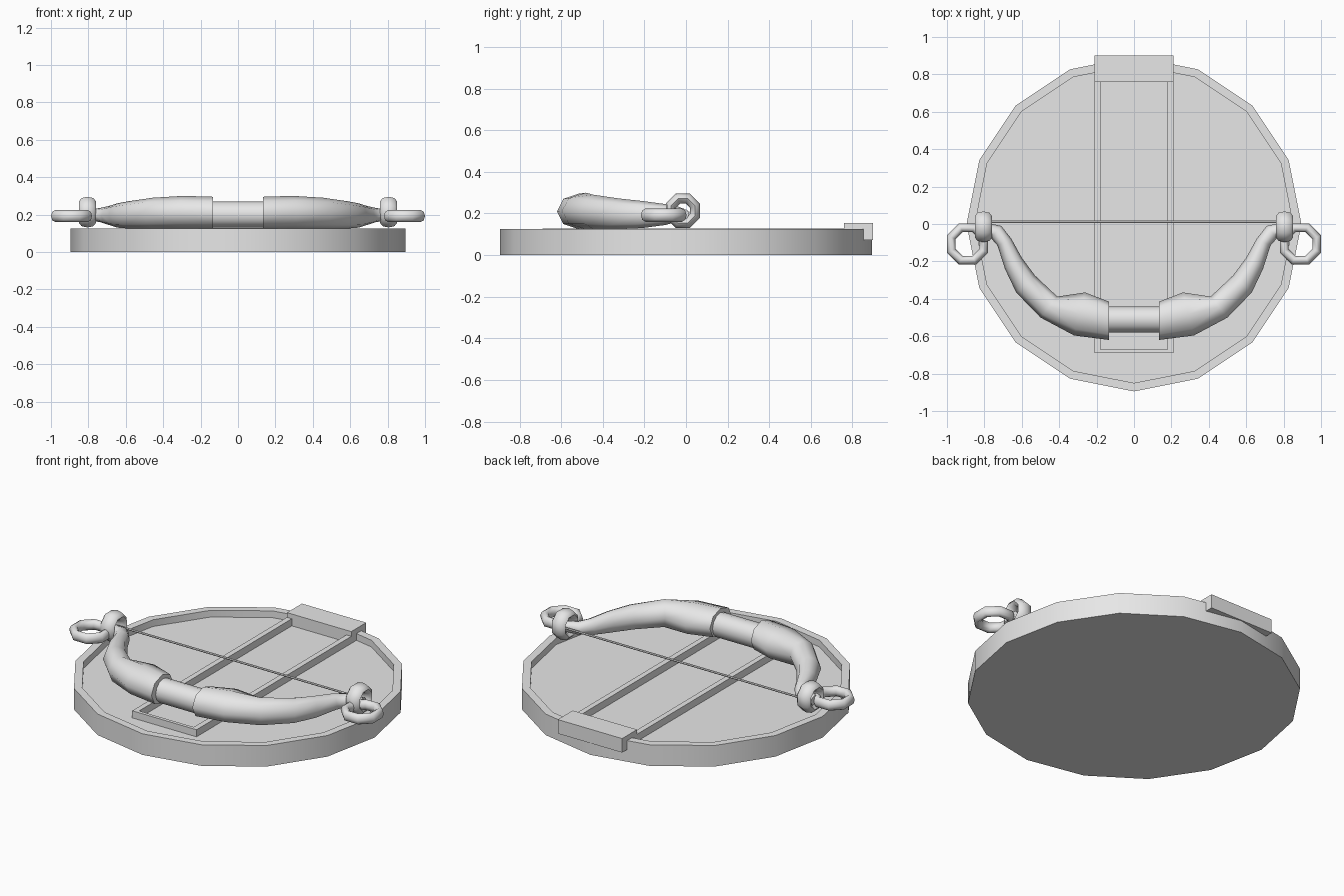
import bpy, bmesh, math
from mathutils import Vector

if "Cube" in bpy.data.objects:
    bpy.data.objects.remove(bpy.data.objects["Cube"])

grey = bpy.data.materials.new("grey")
grey.diffuse_color = (0.8, 0.8, 0.8, 1)
grey.use_nodes = True
grey.node_tree.nodes["Principled BSDF"].inputs["Base Color"].default_value = grey.diffuse_color


def finish(name, bm, angle=None):
    bmesh.ops.recalc_face_normals(bm, faces=bm.faces)
    me = bpy.data.meshes.new(name)
    bm.to_mesh(me)
    bm.free()
    me.materials.append(grey)
    ob = bpy.data.objects.new(name, me)
    bpy.context.collection.objects.link(ob)
    if angle:
        bpy.ops.object.select_all(action='DESELECT')
        ob.select_set(True)
        bpy.context.view_layer.objects.active = ob
        bpy.ops.object.shade_smooth_by_angle(angle=math.radians(angle))
    return ob


def loft(name, rings, closed=False, angle=50):
    """Skin a list of point rings; cap the ends unless the loft is closed."""
    bm = bmesh.new()
    vs = [[bm.verts.new(p) for p in r] for r in rings]
    n, m = len(vs), len(vs[0])
    for i in range(n if closed else n - 1):
        a, b = vs[i], vs[(i + 1) % n]
        for j in range(m):
            bm.faces.new((a[j], a[(j + 1) % m], b[(j + 1) % m], b[j]))
    if not closed:
        bm.faces.new(vs[0])
        bm.faces.new(vs[-1])
    return finish(name, bm, angle)


def box(name, x0, x1, y0, y1, z0, z1):
    bm = bmesh.new()
    bmesh.ops.create_cube(bm, size=1)
    for v in bm.verts:
        v.co = ((x0 + x1) / 2 + v.co.x * (x1 - x0),
                (y0 + y1) / 2 + v.co.y * (y1 - y0),
                (z0 + z1) / 2 + v.co.z * (z1 - z0))
    return finish(name, bm)


def turn(n, offset=0.0):
    return [2 * math.pi * (i + offset) / n for i in range(n)]


def ring(name, centre, u, v, radius, radial, axial):
    """Eight-sided ring in the plane u, v with an elliptical section."""
    u, v, c = Vector(u), Vector(v), Vector(centre)
    w = u.cross(v)
    rings = []
    for t in turn(8, 0.5):
        d = u * math.cos(t) + v * math.sin(t)
        rings.append([c + d * (radius + radial * math.cos(s)) + w * axial * math.sin(s)
                      for s in turn(8)])
    loft(name, rings, closed=True, angle=60)


def rod(name, x0, x1, y, z, r, sides):
    loft(name, [[(x, y + r * math.cos(t), z + r * math.sin(t)) for t in turn(sides)]
                for x in (x0, x1)])


# Sixteen-sided base with a raised rim and sunken floor
profile = [(0.895, 0), (0.895, 0.125), (0.85, 0.125), (0.85, 0.085)]
base = loft("base_plate", [[(r * math.cos(t), r * math.sin(t), z) for t in turn(16)]
                           for r, z in profile], angle=35)

# Rails on the floor, front bar and back block
for side, x in (("left", -0.195), ("right", 0.195)):
    box("rail_" + side, x - 0.016, x + 0.016, -0.69, 0.8, 0.08, 0.127)
box("front_bar", -0.211, 0.211, -0.69, -0.67, 0.08, 0.127)
box("back_block", -0.211, 0.211, 0.76, 0.90, 0.072, 0.155)

# Bow grip and string
rod("grip", -0.16, 0.16, -0.51, 0.2, 0.07, 12)
rod("string", -0.8, 0.8, 0.012, 0.205, 0.006, 6)

# Limb stations: inner x, y, outer x, y, bottom z, top z
stations = [
    (0.134, -0.415, 0.134, -0.62, 0.125, 0.295),
    (0.262, -0.366, 0.32, -0.596, 0.125, 0.300),
    (0.41, -0.388, 0.50, -0.50, 0.125, 0.290),
    (0.53, -0.275, 0.63, -0.366, 0.125, 0.272),
    (0.60, -0.18, 0.69, -0.24, 0.130, 0.260),
    (0.655, -0.08, 0.73, -0.115, 0.145, 0.245),
    (0.71, -0.01, 0.765, -0.075, 0.160, 0.235),
    (0.83, 0.015, 0.83, -0.05, 0.170, 0.225),
]
for side, s in (("left", -1), ("right", 1)):
    rings = []
    for ix, iy, ox, oy, zb, zt in stations:
        rings.append([(s * ((ix + ox) / 2 + (ox - ix) / 2 * math.cos(t)),
                       (iy + oy) / 2 + (oy - iy) / 2 * math.cos(t),
                       (zb + zt) / 2 + (zt - zb) / 2 * math.sin(t)) for t in turn(8)])
    loft("limb_" + side, rings, angle=60)
    # Wrap ring around the tip and a flat link hanging from it
    ring("tip_ring_" + side, (s * 0.805, -0.015, 0.213), (0, 1, 0), (0, 0, 1),
         0.063, 0.026, 0.045)
    ring("end_link_" + side, (s * 0.89, -0.107, 0.192), (1, 0, 0), (0, 1, 0),
         0.094, 0.025, 0.032)
